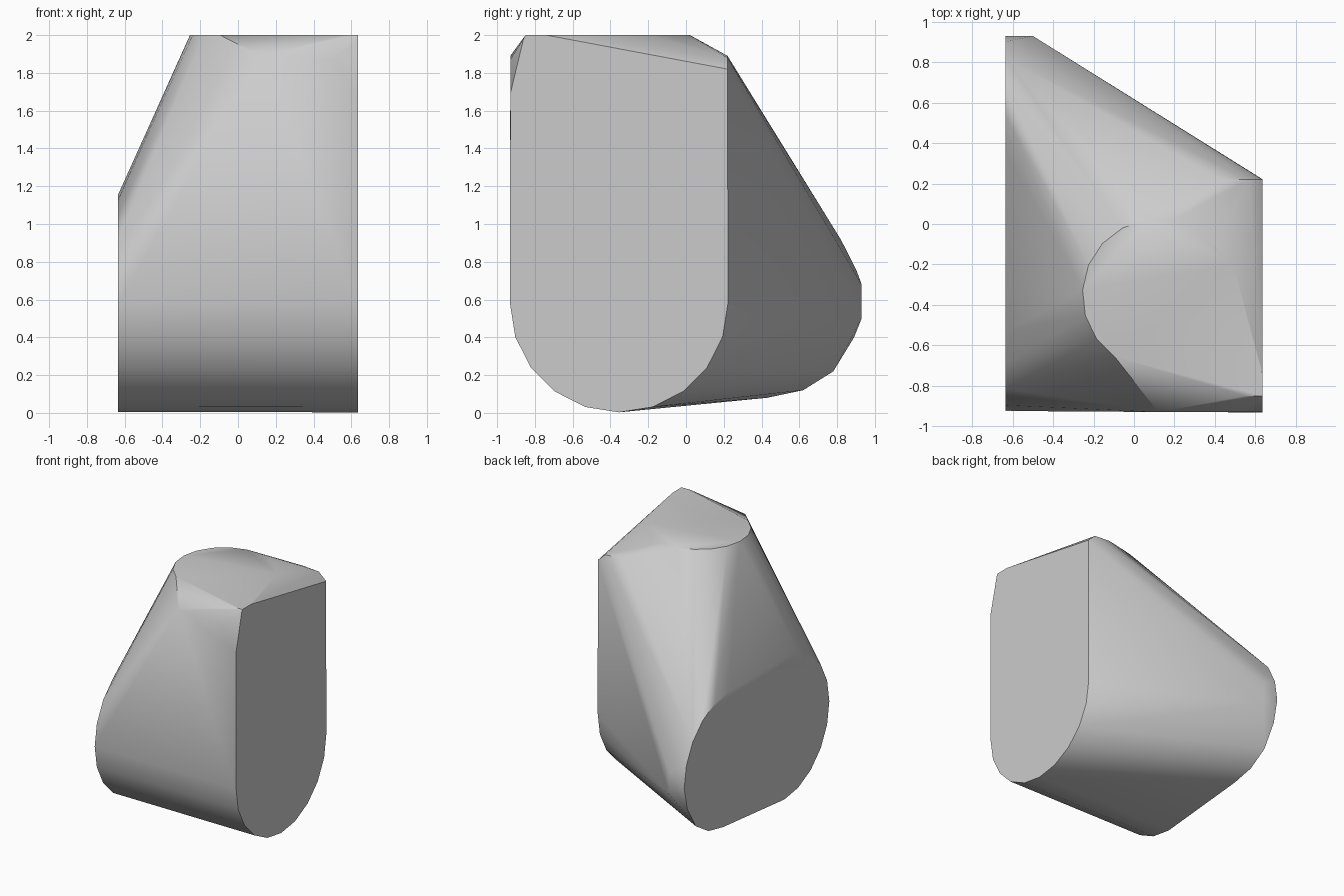
import bpy, bmesh
from math import sin, cos, radians

if "Cube" in bpy.data.objects:
    bpy.data.objects.remove(bpy.data.objects["Cube"], do_unlink=True)

SIDE = 0.635   # half width


def arc(centre, radius, start, end, steps):
    """Points along a circular arc, angles in degrees."""
    angles = [radians(start + (end - start) * i / steps) for i in range(steps + 1)]
    return [(centre[0] + radius * cos(a), centre[1] + radius * sin(a)) for a in angles]


# Tall side: round bottom, straight flanks, sloping top
tall = arc((-0.355, 0.58), 0.577, 180, 360, 10)
tall += [(-0.93, 1.69), (-0.86, 1.98), (0.22, 1.82)]

# Low side: a lying capsule with its back bottom slightly raised
low = arc((-0.35, 0.58), 0.575, 90, 270, 10)
low += [(0.43, 0.08), (0.62, 0.12), (0.78, 0.22), (0.89, 0.4)]
low += arc((0.36, 0.58), 0.57, 0, 90, 5)

# Flat top: a disc stretched into the front corner of the tall side
top = arc((0.12, -0.35), 0.375, 40, 235, 10)
top += [(0.49, -0.2), (SIDE, -0.74), (SIDE, -0.85), (0.55, -0.85)]

points = [(SIDE, y, z) for y, z in tall]
points += [(-SIDE, y, z) for y, z in low]
points += [(x, y, 2.0) for x, y in top]
# Upper front edge, upper back edge and the small flat at the back corner
points += [(0.12, -0.93, 1.89), (0.5, -0.93, 1.87)]
points += [(0.43, 0.22, 1.89), (0.57, 0.22, 1.88)]
points += [(-0.5, 0.93, 0.5), (-0.5, 0.93, 0.68)]

# Wrap the outlines in one solid body
bm = bmesh.new()
for p in points:
    bm.verts.new(p)
hull = bmesh.ops.convex_hull(bm, input=bm.verts)
loose = {v for v in hull["geom_interior"] + hull["geom_unused"]
         if isinstance(v, bmesh.types.BMVert) and v.is_valid}
bmesh.ops.delete(bm, geom=list(loose), context="VERTS")
bmesh.ops.dissolve_limit(bm, angle_limit=radians(1), verts=bm.verts, edges=bm.edges)
bmesh.ops.recalc_face_normals(bm, faces=bm.faces)

mesh = bpy.data.meshes.new("rounded_block")
bm.to_mesh(mesh)
bm.free()
body = bpy.data.objects.new("rounded_block", mesh)
bpy.context.collection.objects.link(body)

# Plain grey
grey = bpy.data.materials.new("light_grey")
grey.use_nodes = True
colour = (0.6, 0.6, 0.6, 1)
grey.diffuse_color = colour
grey.node_tree.nodes["Principled BSDF"].inputs["Base Color"].default_value = colour
mesh.materials.append(grey)

bpy.ops.object.select_all(action="DESELECT")
body.select_set(True)
bpy.context.view_layer.objects.active = body
bpy.ops.object.shade_smooth_by_angle(angle=radians(32))
